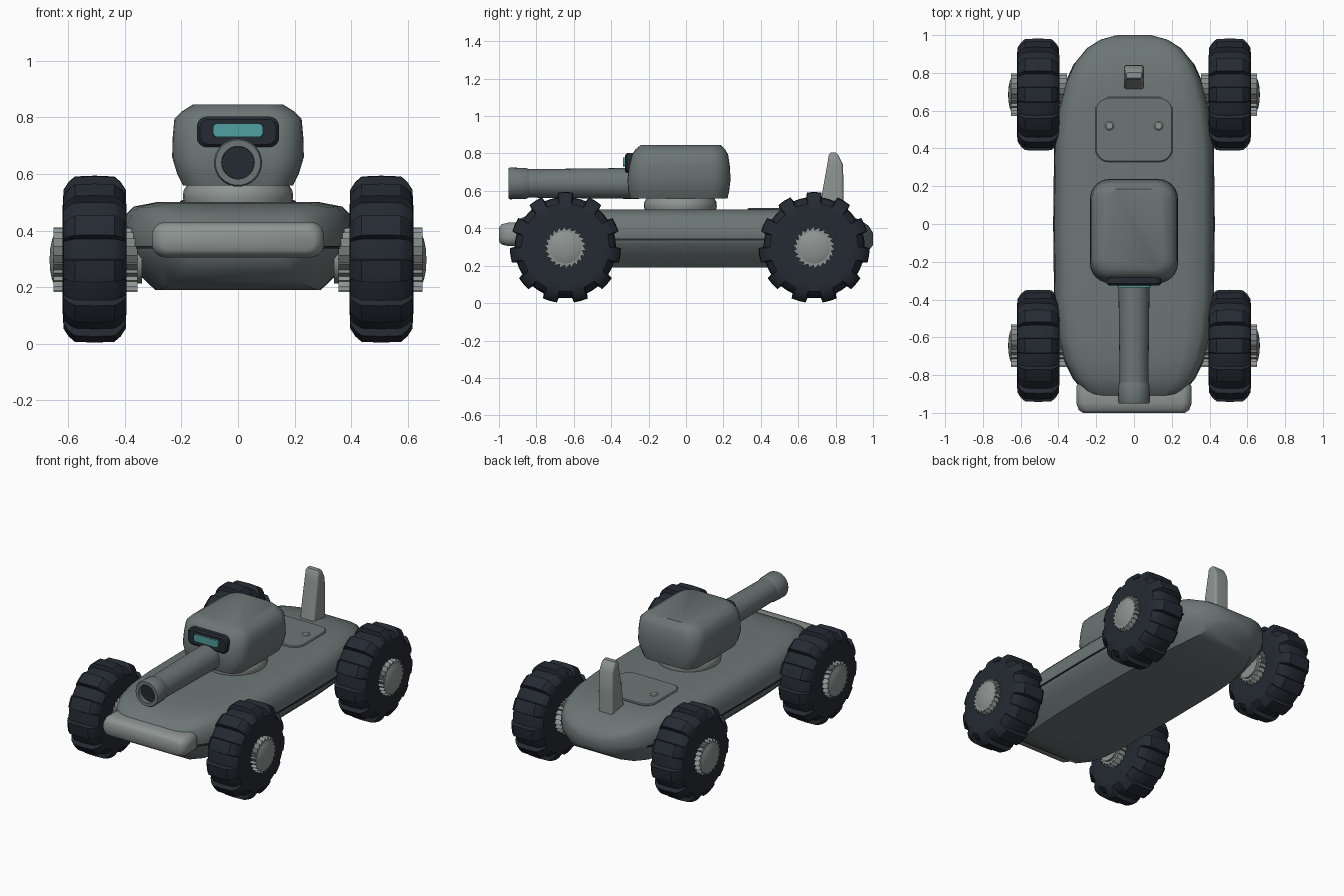
import bpy, bmesh, math
from mathutils import Vector


def material(name, rgb):
    m = bpy.data.materials.new(name)
    m.diffuse_color = (*rgb, 1)
    return m


BODY = material("body_grey", (0.15, 0.18, 0.18))
PALE = material("pale_grey", (0.27, 0.30, 0.29))
DARK = material("dark_rubber", (0.018, 0.023, 0.032))
TEAL = material("teal_glass", (0.08, 0.35, 0.35))


def finish(name, bm, mat, angle=35):
    bmesh.ops.recalc_face_normals(bm, faces=bm.faces)
    mesh = bpy.data.meshes.new(name)
    bm.to_mesh(mesh)
    bm.free()
    ob = bpy.data.objects.new(name, mesh)
    bpy.context.collection.objects.link(ob)
    mesh.materials.append(mat)
    bpy.ops.object.select_all(action='DESELECT')
    ob.select_set(True)
    bpy.context.view_layer.objects.active = ob
    bpy.ops.object.shade_smooth_by_angle(angle=math.radians(angle))
    return ob


def loft(name, rings, mat, angle=35):
    """Skin a list of equal-length closed rings and cap both ends."""
    bm = bmesh.new()
    vs = [[bm.verts.new(p) for p in ring] for ring in rings]
    n = len(vs[0])
    for a, b in zip(vs, vs[1:]):
        for i in range(n):
            j = (i + 1) % n
            bm.faces.new((a[i], a[j], b[j], b[i]))
    bm.faces.new(vs[0])
    bm.faces.new(vs[-1])
    return finish(name, bm, mat, angle)


def lathe(name, profile, axis, centre, mat, steps=None, angle=35):
    """Turn (position, radius, tooth height) points about an axis."""
    steps = steps or [(2 * math.pi * i / 32, 0) for i in range(32)]
    rings = []
    for a, r, tooth in profile:
        ring = []
        for t, k in steps:
            u, v = (r + tooth * k) * math.sin(t), (r + tooth * k) * math.cos(t)
            p = {'X': (a, u, v), 'Y': (u, a, v), 'Z': (u, v, a)}[axis]
            ring.append(Vector(p) + Vector(centre))
        rings.append(ring)
    return loft(name, rings, mat, angle)


def rounded(z, hx, y0, y1, r, n=6):
    """Rounded rectangle ring at height z."""
    pts = []
    for q, (cx, cy) in enumerate([(hx - r, y1 - r), (r - hx, y1 - r),
                                  (r - hx, y0 + r), (hx - r, y0 + r)]):
        for i in range(n + 1):
            t = math.pi / 2 * (q + i / n)
            pts.append((cx + r * math.cos(t), cy + r * math.sin(t), z))
    return pts


def standing(y, hx, z0, z1, r):
    """Rounded rectangle ring facing along y."""
    return [(x, y, z) for x, z, _ in rounded(0, hx, z0, z1, r)]


# Hull: cross-section carried along stations (y, half width, bottom, top)
stations = [(-0.92, 0.22, 0.31, 0.42), (-0.88, 0.27, 0.26, 0.455),
            (-0.82, 0.32, 0.22, 0.48), (-0.72, 0.37, 0.20, 0.495),
            (-0.6, 0.40, 0.19, 0.50), (-0.4, 0.42, 0.19, 0.50),
            (0.0, 0.425, 0.19, 0.50), (0.4, 0.42, 0.19, 0.50),
            (0.6, 0.40, 0.19, 0.50), (0.75, 0.36, 0.20, 0.495),
            (0.85, 0.315, 0.22, 0.475), (0.93, 0.25, 0.25, 0.445),
            (0.975, 0.18, 0.28, 0.415), (1.0, 0.09, 0.31, 0.375)]
half = [(0.69, 0), (0.86, 0.22), (0.97, 0.4), (1, 0.5), (0.99, 0.68),
        (0.95, 0.84), (0.87, 0.95), (0.68, 1), (0.3, 1)]
section = half + [(-x, z) for x, z in reversed(half)]
loft("hull", [[(w * x, y, z0 + (z1 - z0) * z) for x, z in section]
              for y, w, z0, z1 in stations], BODY, 40)

# Dark seam running round the hull sides
edge = [(w + 0.003, y) for y, w, _, _ in stations[1:-3]]
outline = edge + [(-x, y) for x, y in reversed(edge)]
loft("hull_seam", [[(x, y, z) for x, y in outline] for z in (0.336, 0.345)], DARK)

# Front bumper
loft("front_bumper", [standing(-1.0, 0.27, 0.33, 0.405, 0.035),
                      standing(-0.985, 0.292, 0.313, 0.422, 0.045),
                      standing(-0.95, 0.305, 0.305, 0.43, 0.05),
                      standing(-0.86, 0.305, 0.305, 0.43, 0.05),
                      standing(-0.83, 0.285, 0.315, 0.42, 0.045)], PALE, 45)

# Turret ring and turret
lathe("turret_ring", [(0.48, 0.185, 0), (0.515, 0.195, 0), (0.54, 0.193, 0),
                      (0.57, 0.175, 0)], 'Z', (0, -0.03, 0), PALE)
loft("turret", [rounded(0.56, 0.195, -0.298, 0.222, 0.09),
                rounded(0.60, 0.215, -0.309, 0.231, 0.10),
                rounded(0.66, 0.233, -0.313, 0.238, 0.105),
                rounded(0.73, 0.231, -0.305, 0.235, 0.105),
                rounded(0.795, 0.225, -0.288, 0.225, 0.10),
                rounded(0.82, 0.20, -0.272, 0.21, 0.09),
                rounded(0.845, 0.16, -0.242, 0.185, 0.07)], BODY, 40)

# Visor and its glass
loft("visor", [standing(-0.26, 0.145, 0.695, 0.803, 0.035),
               standing(-0.315, 0.145, 0.695, 0.803, 0.035),
               standing(-0.325, 0.135, 0.705, 0.793, 0.03)], DARK)
loft("visor_glass", [standing(-0.31, 0.09, 0.729, 0.78, 0.015),
                     standing(-0.336, 0.088, 0.731, 0.778, 0.015)], TEAL)

# Gun barrel with muzzle and dark bore
lathe("gun_barrel", [(-0.25, 0.083, 0), (-0.85, 0.076, 0)], 'Y', (0, 0, 0.64), BODY)
lathe("muzzle", [(-0.84, 0.076, 0), (-0.855, 0.082, 0), (-0.94, 0.085, 0),
                 (-0.95, 0.08, 0), (-0.95, 0.058, 0), (-0.91, 0.056, 0)],
      'Y', (0, 0, 0.64), BODY)
lathe("muzzle_bore", [(-0.90, 0.057, 0), (-0.925, 0.057, 0)], 'Y', (0, 0, 0.64), DARK)

# Rear deck hatch with two bolts
loft("deck_hatch", [rounded(0.48, 0.205, 0.328, 0.672, 0.07),
                    rounded(0.503, 0.205, 0.328, 0.672, 0.07),
                    rounded(0.508, 0.199, 0.334, 0.666, 0.065)], BODY)
for s in (-1, 1):
    lathe("hatch_bolt", [(0.495, 0.024, 0), (0.511, 0.024, 0), (0.516, 0.017, 0)],
          'Z', (0.13 * s, 0.52, 0), PALE)

# Rear fin
loft("rear_fin", [rounded(0.46, 0.052, 0.708, 0.842, 0.015),
                  rounded(0.6, 0.052, 0.73, 0.842, 0.015),
                  rounded(0.74, 0.05, 0.755, 0.84, 0.015),
                  rounded(0.79, 0.047, 0.763, 0.815, 0.012),
                  rounded(0.805, 0.04, 0.772, 0.802, 0.01)], PALE)

# Wheels: lugged tyre, toothed hub and domed cap
lugs = [(2 * math.pi * (i + f) / 11, k) for i in range(11)
        for f, k in ((-0.27, 0), (-0.23, 1), (0, 1), (0.23, 1), (0.27, 0), (0.5, 0))]
teeth = [(2 * math.pi * (i + f) / 22, k) for i in range(22)
         for f, k in ((0, 1), (0.12, 0))]
tyre = [(0.40, 0.08, 0), (0.395, 0.19, 0), (0.397, 0.235, 0.012),
        (0.415, 0.253, 0.022), (0.437, 0.268, 0.026), (0.507, 0.271, 0.026),
        (0.577, 0.268, 0.026), (0.599, 0.253, 0.022), (0.617, 0.235, 0.012),
        (0.62, 0.19, 0), (0.615, 0.08, 0)]
hub = [(0.355, 0.094, 0.02), (0.652, 0.094, 0.02)]
cap = [(0.34, 0.085, 0), (0.652, 0.085, 0), (0.658, 0.07, 0), (0.664, 0.04, 0),
       (0.666, 0.01, 0)]
for side in (-1, 1):
    for end, y in (("front", -0.645), ("rear", 0.685)):
        c = (0, y, 0.297)
        for part, prof, mat, steps in (("tyre", tyre, DARK, lugs),
                                       ("hub", hub, PALE, teeth),
                                       ("hub_cap", cap, PALE, None)):
            lathe(f"{end}_{part}", [(a * side, r, t) for a, r, t in prof],
                  'X', c, mat, steps)
